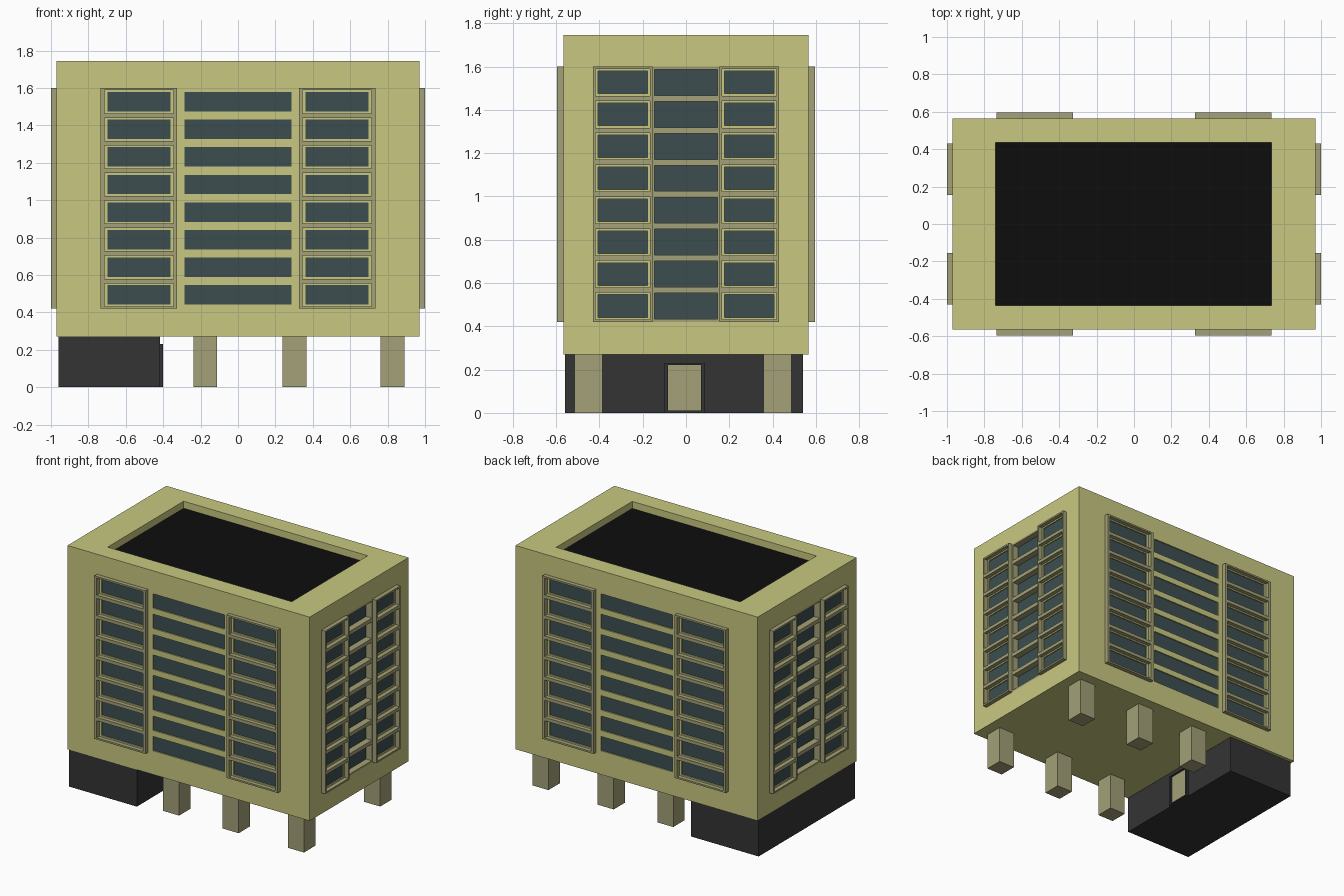
import bpy
import bmesh
from mathutils import Vector

if "Cube" in bpy.data.objects:
    bpy.data.objects.remove(bpy.data.objects["Cube"])


def material(name, rgb):
    m = bpy.data.materials.new(name)
    m.use_nodes = True
    m.diffuse_color = (*rgb, 1)
    m.node_tree.nodes["Principled BSDF"].inputs["Base Color"].default_value = (*rgb, 1)
    return m


WALL = material("yellow wall", (0.58, 0.58, 0.22))
TRIM = material("khaki trim", (0.366, 0.356, 0.184))
GLASS = material("window glass", (0.045, 0.076, 0.08))
BASE = material("charcoal base", (0.034, 0.034, 0.034))
ROOF = material("black roof", (0.004, 0.004, 0.004))


class Part:
    """A mesh object assembled from boxes."""

    def __init__(self):
        self.bm = bmesh.new()

    def box(self, x, y, z):
        spans = [sorted(s) for s in (x, y, z)]
        verts = bmesh.ops.create_cube(self.bm, size=1)["verts"]
        mid = Vector([(a + b) / 2 for a, b in spans])
        size = Vector([b - a for a, b in spans])
        for v in verts:
            v.co = v.co * size + mid

    def on_wall(self, side, u, depth, z):
        """Box on a facade: u runs along it, depth is distance from the centre."""
        axis, sign = side
        d = [sign * v for v in depth]
        if axis == "y":
            self.box(u, d, z)
        else:
            self.box(d, u, z)

    def finish(self, name, mat):
        mesh = bpy.data.meshes.new(name)
        self.bm.to_mesh(mesh)
        self.bm.free()
        mesh.materials.append(mat)
        ob = bpy.data.objects.new(name, mesh)
        bpy.context.collection.objects.link(ob)
        return ob


HX, HY = 0.97, 0.565          # half sizes of the block
LOW, HIGH = 0.27, 1.745       # block heights
BOT, TOP, FLOORS = 0.42, 1.6, 8
PITCH = (TOP - BOT) / FLOORS
OUT, RECESS, DEEP = 0.03, 0.01, 0.05
ROWS = [BOT + PITCH * (i + 0.5) for i in range(FLOORS)]

body, cutter = Part(), Part()
body.box((-HX, HX), (-HY, HY), (LOW, HIGH))

# Roof well and its floor
cutter.box((-0.74, 0.735), (-0.435, 0.435), (1.69, 1.8))
roof = Part()
roof.box((-0.74, 0.735), (-0.435, 0.435), (1.685, 1.694))
roof.finish("roof_floor", ROOF)


def bay(side, wall, u0, u1, bar_w, ring, frame, glass):
    """Projecting lattice with one recessed window per floor."""
    depth = (wall - 0.005, wall + OUT)
    for a, b in ((u0, u0 + bar_w), (u1 - bar_w, u1)):
        frame.on_wall(side, (a, b), depth, (BOT, TOP))
    for i in range(FLOORS + 1):
        z = BOT + i * PITCH
        lo, hi = max(z - 0.012, BOT), min(z + 0.012, TOP)
        frame.on_wall(side, (u0 + bar_w, u1 - bar_w), depth, (lo, hi))
    for z in ROWS:
        window(side, wall, (u0 + bar_w + ring, u1 - bar_w - ring), z, 0.052, glass)


def window(side, wall, u, z, half, glass):
    cutter.on_wall(side, u, (wall - RECESS, wall + 0.1), (z - half, z + half))
    glass.on_wall(side, u, (wall - RECESS - 0.004, wall - RECESS + 0.002),
                  (z - half, z + half))


# Front and back: two bays with ribbon windows between them
for name, sign in (("front", -1), ("back", 1)):
    side = ("y", sign)
    frame, glass = Part(), Part()
    for u0, u1 in ((-0.735, -0.325), (0.325, 0.735)):
        bay(side, HY, u0, u1, 0.02, 0.016, frame, glass)
    for z in ROWS:
        window(side, HY, (-0.287, 0.287), z, 0.052, glass)
    frame.finish(name + "_bay_frames", TRIM)
    glass.finish(name + "_windows", GLASS)

# Ends: two bays with a deep central strip divided by ledges
for name, sign in (("left", 1), ("right", -1)):
    side = ("x", sign)
    frame, glass, ledges = Part(), Part(), Part()
    for u0, u1 in ((-0.43, -0.155), (0.155, 0.43)):
        bay(side, HX, u0, u1, 0.012, 0.011, frame, glass)
    cutter.on_wall(side, (-0.155, 0.155), (HX - DEEP, HX + 0.1), (BOT, TOP))
    glass.on_wall(side, (-0.145, 0.145), (HX - DEEP - 0.004, HX - DEEP + 0.004), (BOT, TOP))
    for i in range(FLOORS + 1):
        z = BOT + i * PITCH
        ledges.on_wall(side, (-0.145, 0.145), (HX - DEEP, HX),
                       (max(z - 0.014, BOT), min(z + 0.014, TOP)))
    for s in (-1, 1):
        ledges.on_wall(side, (s * 0.145, s * 0.155), (HX - DEEP, HX), (BOT, TOP))
    frame.finish(name + "_bay_frames", TRIM)
    glass.finish(name + "_windows", GLASS)
    ledges.finish(name + "_ledges", TRIM)

# Cut the window openings and roof well out of the block
block = body.finish("building_block", WALL)
tool = cutter.finish("opening_cutter", WALL)
tool.hide_render = True
tool.hide_viewport = True
mod = block.modifiers.new("openings", "BOOLEAN")
mod.operation = "DIFFERENCE"
mod.solver = "EXACT"
mod.object = tool
bpy.context.view_layer.update()
cut = bpy.data.meshes.new_from_object(
    block.evaluated_get(bpy.context.evaluated_depsgraph_get()))
block.modifiers.clear()
block.data = cut
bpy.data.objects.remove(tool)

# Pillars under the open end
pillars = Part()
for x in (-0.175, 0.302, 0.825):
    for y in (-0.45, 0.422):
        pillars.box((x - 0.064, x + 0.064), (y - 0.065, y + 0.065), (0, LOW))
pillars.finish("pillars", TRIM)

# Entrance block with framed door
base = Part()
base.box((-0.96, -0.418), (-0.56, 0.54), (0, LOW))
base.finish("entrance_block", BASE)

surround = Part()
for a, b in ((-0.1, -0.082), (0.07, 0.088)):
    surround.box((-0.42, -0.4), (a, b), (0, 0.23))
surround.box((-0.42, -0.4), (-0.082, 0.07), (0.222, 0.23))
surround.box((-0.42, -0.4), (-0.082, 0.07), (0, 0.01))
surround.finish("door_surround", BASE)

door = Part()
door.box((-0.419, -0.41), (-0.082, 0.07), (0.01, 0.222))
door.finish("door", TRIM)
